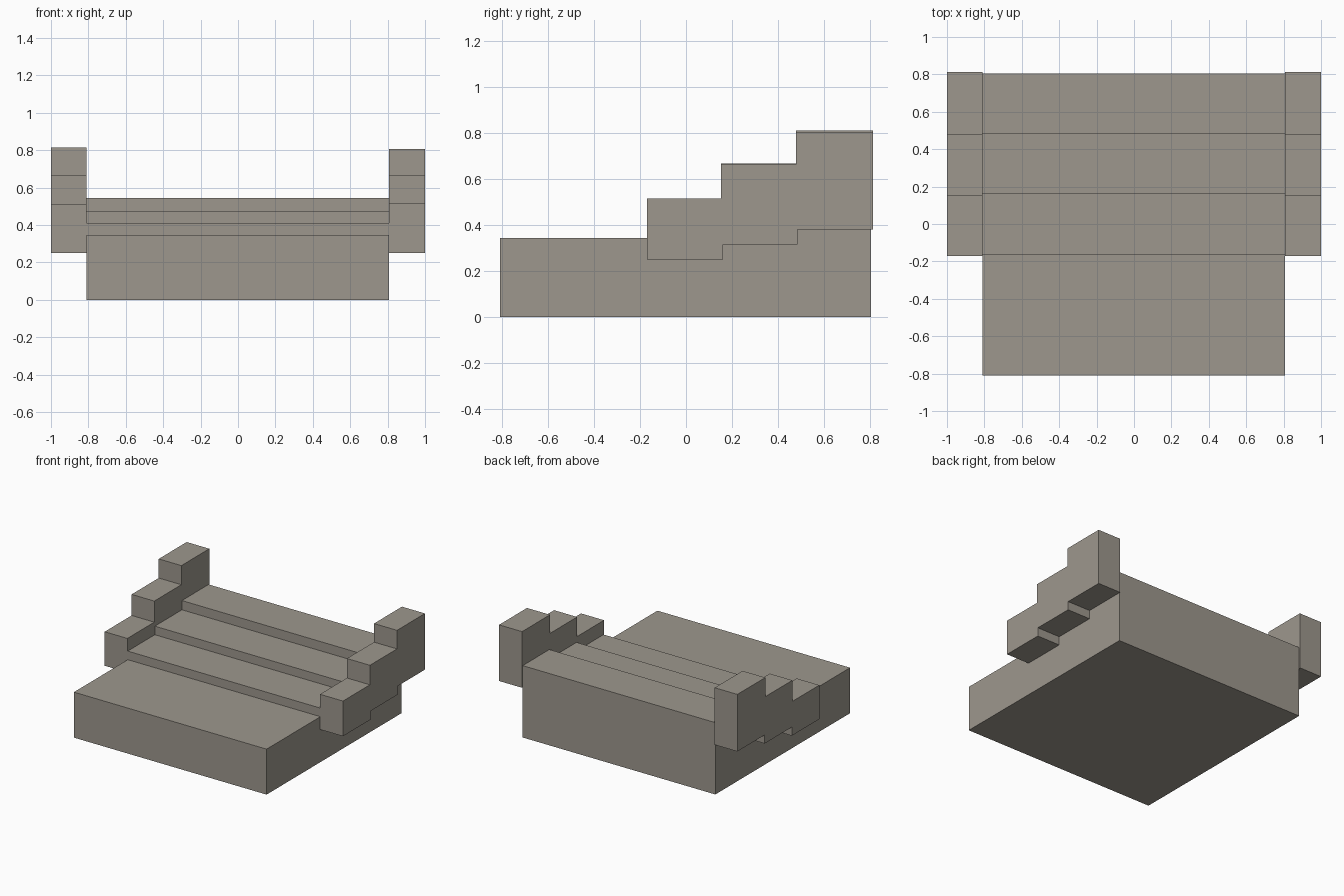
import bpy
import bmesh

cube = bpy.data.objects.get("Cube")
if cube:
    bpy.data.objects.remove(cube, do_unlink=True)

# Stone colour
stone = bpy.data.materials.new("warm_grey_stone")
stone.use_nodes = True
colour = (0.34, 0.313, 0.27, 1)
stone.diffuse_color = colour
stone.node_tree.nodes["Principled BSDF"].inputs["Base Color"].default_value = colour


def stairs(start, edges, heights):
    """Side outline (y, z) of a flight of flat treads."""
    points = []
    for i, z in enumerate(heights):
        points += [(start if i == 0 else edges[i - 1], z), (edges[i], z)]
    return points


def extrude_profile(name, outline, x0, x1):
    """Solid made by sweeping a side outline along x."""
    bm = bmesh.new()
    face = bm.faces.new([bm.verts.new((x0, y, z)) for y, z in outline])
    swept = bmesh.ops.extrude_face_region(bm, geom=[face])["geom"]
    moved = [v for v in swept if isinstance(v, bmesh.types.BMVert)]
    bmesh.ops.translate(bm, verts=moved, vec=(x1 - x0, 0, 0))
    bmesh.ops.recalc_face_normals(bm, faces=bm.faces)
    mesh = bpy.data.meshes.new(name)
    bm.to_mesh(mesh)
    bm.free()
    mesh.materials.append(stone)
    obj = bpy.data.objects.new(name, mesh)
    bpy.context.collection.objects.link(obj)
    return obj


# Solid stepped base with a deep front landing
base = stairs(-0.81, [-0.165, 0.16, 0.485, 0.805], [0.345, 0.41, 0.475, 0.545])
extrude_profile("stepped_base", base + [(0.805, 0), (-0.81, 0)], -0.81, 0.807)

# Stepped side walls, overhanging the base with stepped undersides
underside = stairs(-0.17, [0.16, 0.485, 0.813], [0.25, 0.315, 0.38])
for name, x0, x1, tops in (
    ("right_side_wall", -1, -0.81, [0.508, 0.668, 0.813]),
    ("left_side_wall", 0.807, 1, [0.517, 0.665, 0.806]),
):
    upper = stairs(-0.17, [0.153, 0.478, 0.813], tops)
    extrude_profile(name, upper + underside[::-1], x0, x1)
